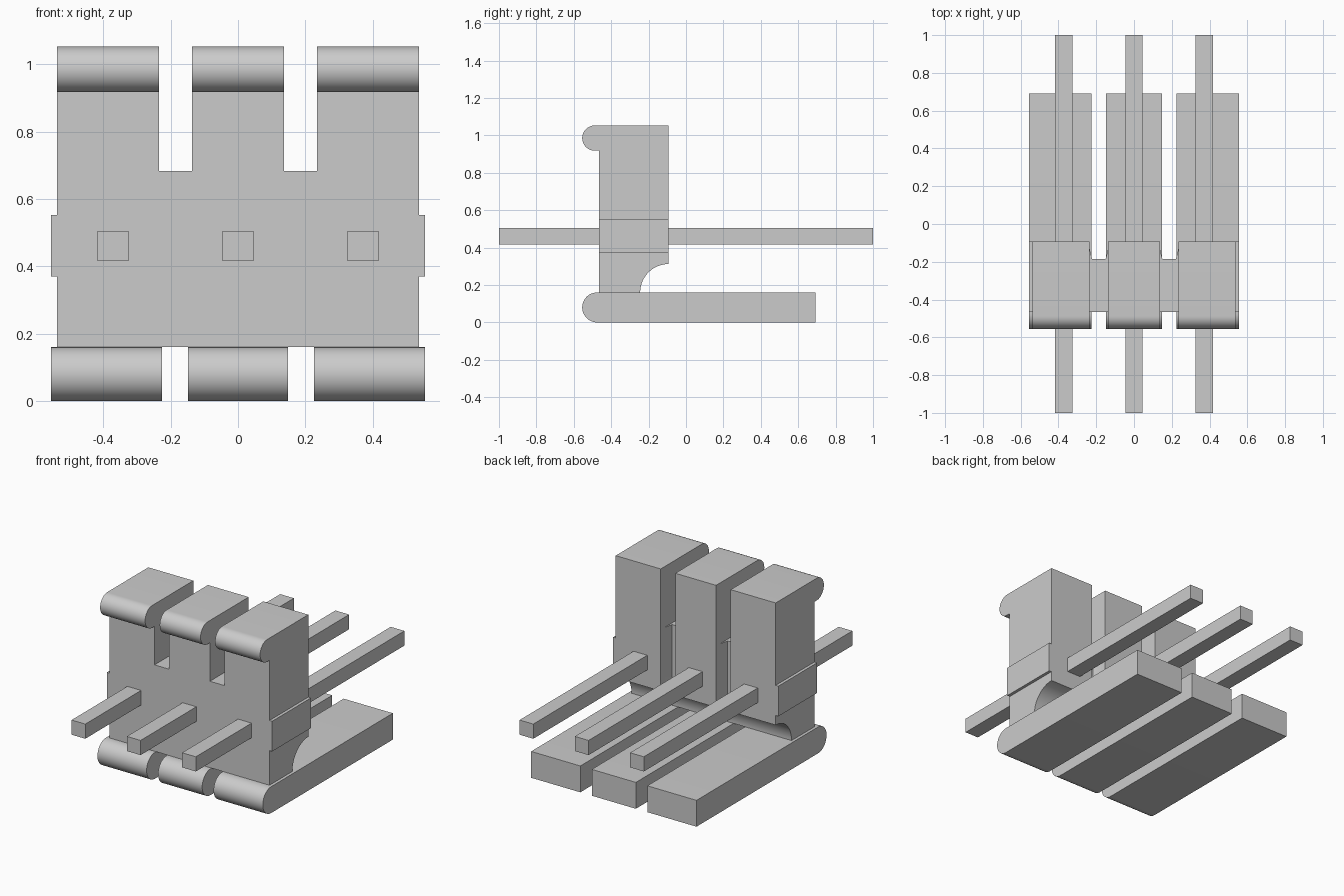
import bpy, bmesh, math
from mathutils import Vector

cube = bpy.data.objects.get("Cube")
if cube:
    bpy.data.objects.remove(cube, do_unlink=True)

GREY = (0.6, 0.6, 0.6, 1)
mat = bpy.data.materials.new("plain grey")
mat.use_nodes = True
mat.diffuse_color = GREY
mat.node_tree.nodes["Principled BSDF"].inputs["Base Color"].default_value = GREY


def arc(cy, cz, r, start, end, n=24):
    """Points on an arc, angles in degrees."""
    angles = [math.radians(start + (end - start) * i / n) for i in range(n + 1)]
    return [(cy + r * math.cos(a), cz + r * math.sin(a)) for a in angles]


def prism(name, profile, lo, hi, axis="X"):
    """Extrude a (y, z) profile along x, or an (x, y) profile along z."""
    place = (lambda p: (lo, *p)) if axis == "X" else (lambda p: (*p, lo))
    step = Vector((hi - lo, 0, 0)) if axis == "X" else Vector((0, 0, hi - lo))
    bm = bmesh.new()
    face = bm.faces.new([bm.verts.new(place(p)) for p in profile])
    out = bmesh.ops.extrude_face_region(bm, geom=[face])["geom"]
    moved = [v for v in out if isinstance(v, bmesh.types.BMVert)]
    bmesh.ops.translate(bm, verts=moved, vec=step)
    bmesh.ops.recalc_face_normals(bm, faces=bm.faces)
    mesh = bpy.data.meshes.new(name)
    bm.to_mesh(mesh)
    bm.free()
    mesh.materials.append(mat)
    obj = bpy.data.objects.new(name, mesh)
    bpy.context.collection.objects.link(obj)
    return obj


def rect(a0, a1, b0, b1):
    return [(a0, b0), (a1, b0), (a1, b1), (a0, b1)]


def smooth(obj):
    bpy.ops.object.select_all(action="DESELECT")
    obj.select_set(True)
    bpy.context.view_layer.objects.active = obj
    bpy.ops.object.shade_smooth_by_angle(angle=math.radians(30))


FRONT, BACK, BASE, TOP = -0.465, -0.093, 0.16, 1.053
HALF = 0.537

# Housing with a rounded lip at the top and a concave relief at the rear foot
lip = 0.0675
profile = [(FRONT, BASE)] + arc(BACK, BASE, 0.152, 180, 90)
profile += [(BACK, TOP)] + arc(-0.555 + lip, TOP - lip, lip, 90, 270)
profile += [(FRONT, TOP - 2 * lip)]
housing = prism("housing", profile, -HALF, HALF)

# Slots between the fingers, with tapered grooves down the rear
cutters = []
for side in (-1, 1):
    mid = side * 0.186
    cutters.append(prism("slot_cutter", rect(-0.7, 0.1, 0.684, 1.2),
                         mid - 0.049, mid + 0.049))
    groove = [(mid - 0.049, 0), (mid - 0.049, -0.13), (mid - 0.036, -0.185),
              (mid + 0.036, -0.185), (mid + 0.049, -0.13), (mid + 0.049, 0)]
    cutters.append(prism("groove_cutter", groove, 0.1, 0.75, "Z"))
for cutter in cutters:
    cutter.hide_render = True
    mod = housing.modifiers.new("cut", "BOOLEAN")
    mod.operation = "DIFFERENCE"
    mod.solver = "EXACT"
    mod.object = cutter
bpy.context.view_layer.update()
cut_mesh = bpy.data.meshes.new_from_object(
    housing.evaluated_get(bpy.context.evaluated_depsgraph_get()))
housing.modifiers.clear()
housing.data = cut_mesh
for cutter in cutters:
    bpy.data.objects.remove(cutter, do_unlink=True)
smooth(housing)

# Raised bands on both ends of the housing
for name, side in (("right_band", -1), ("left_band", 1)):
    prism(name, rect(FRONT, BACK, 0.37, 0.553),
          *sorted((side * (HALF - 0.01), side * 0.555)))

# Base plates with rounded front edges, and the square pins
for name, x0, x1, pin_x in (("right", -0.555, -0.225, -0.371),
                            ("middle", -0.148, 0.148, 0),
                            ("left", 0.225, 0.555, 0.371)):
    r = BASE / 2
    plate = prism(name + "_base_plate",
                  [(0.692, 0), (0.692, BASE)] + arc(-0.555 + r, r, r, 90, 270), x0, x1)
    smooth(plate)
    prism(name + "_pin", rect(-1, 1, 0.416, 0.505), pin_x - 0.046, pin_x + 0.046)
